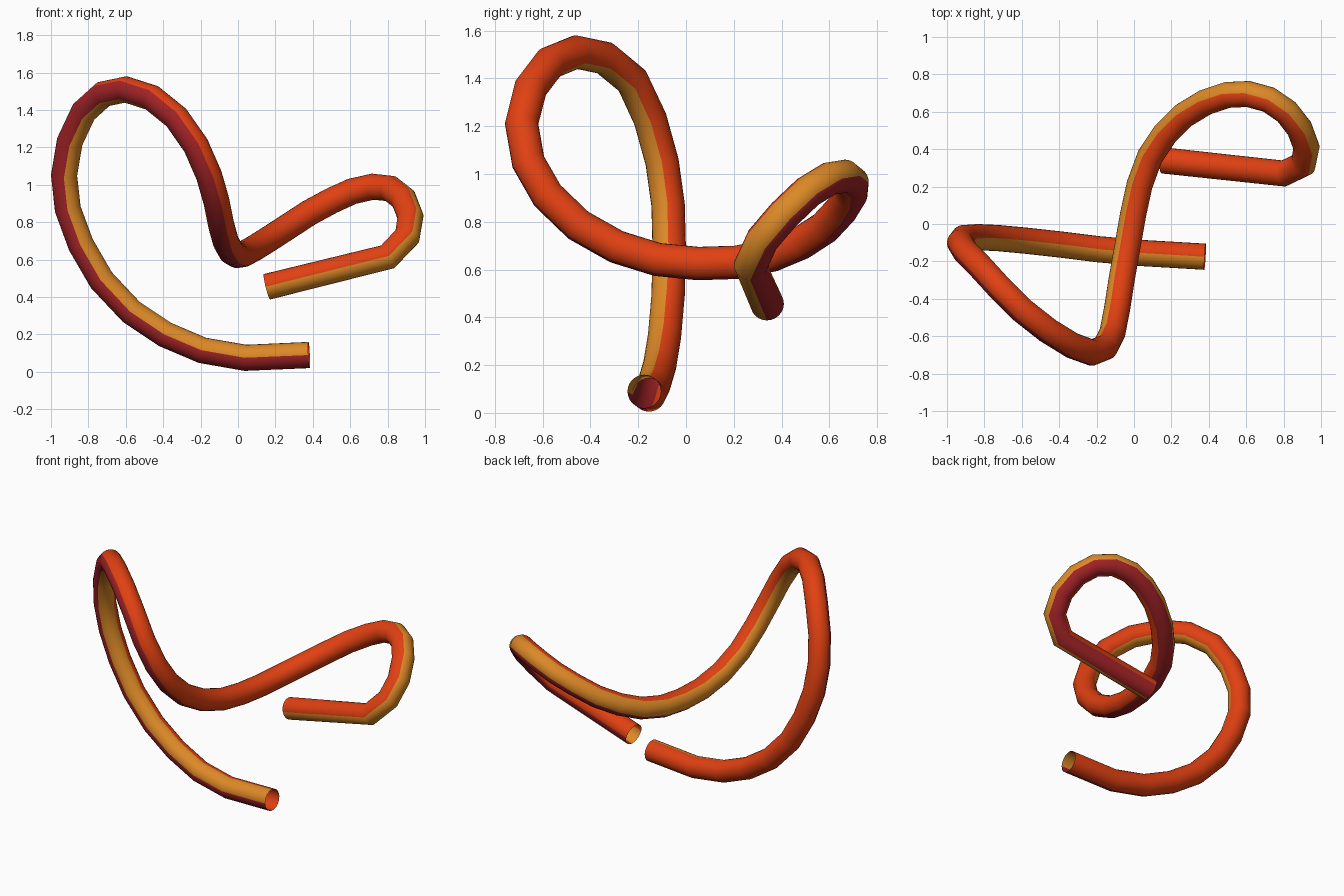
import bpy, bmesh, math
from mathutils import Vector, Quaternion

if "Cube" in bpy.data.objects:
    bpy.data.objects.remove(bpy.data.objects["Cube"])

RADIUS, SIDES = 0.07, 24

# Centre line of the bent tube, from the low end to the free end
PATH = [Vector(p) for p in [
    (0.38, -0.175, 0.09), (0.04, -0.155, 0.075), (-0.19, -0.135, 0.115),
    (-0.39, -0.11, 0.2), (-0.57, -0.09, 0.32), (-0.73, -0.075, 0.49),
    (-0.84, -0.07, 0.68), (-0.91, -0.075, 0.87), (-0.93, -0.1, 1.05),
    (-0.9, -0.15, 1.23), (-0.825, -0.225, 1.39), (-0.72, -0.34, 1.485),
    (-0.6, -0.46, 1.51), (-0.46, -0.57, 1.465), (-0.33, -0.65, 1.36),
    (-0.225, -0.688, 1.21), (-0.155, -0.66, 1.05), (-0.115, -0.58, 0.91),
    (-0.09, -0.45, 0.785), (-0.065, -0.29, 0.695), (-0.035, -0.12, 0.642),
    (-0.005, 0.05, 0.625), (0.03, 0.21, 0.63), (0.085, 0.36, 0.66),
    (0.165, 0.48, 0.71), (0.265, 0.58, 0.775), (0.38, 0.65, 0.85),
    (0.5, 0.69, 0.915), (0.61, 0.695, 0.965), (0.72, 0.665, 0.99),
    (0.815, 0.6, 0.98), (0.885, 0.51, 0.925), (0.922, 0.41, 0.83),
    (0.905, 0.32, 0.725), (0.8, 0.27, 0.615), (0.155, 0.34, 0.455)]]


def material(name, rgb):
    m = bpy.data.materials.new(name)
    m.diffuse_color = (*rgb, 1)
    m.use_nodes = True
    m.node_tree.nodes["Principled BSDF"].inputs["Base Color"].default_value = m.diffuse_color
    return m


# Tangents, and a frame carried along the path without twist
n = len(PATH)
dirs = [(PATH[i + 1] - PATH[i]).normalized() for i in range(n - 1)]
tangents = [dirs[0]] + [(dirs[i] + dirs[i + 1]).normalized() for i in range(n - 2)] + [dirs[-1]]


def perpendicular(v, t):
    return (v - t * v.dot(t)).normalized()


frames = [perpendicular(Vector((0, 1, 0)), tangents[0])]
for a, b in zip(tangents, tangents[1:]):
    frames.append(perpendicular(a.rotation_difference(b) @ frames[-1], b))

# Even extra twist so the broad stripe ends on top
goal, last, t = perpendicular(Vector((0, 0, 1)), tangents[-1]), frames[-1], tangents[-1]
twist = math.atan2(t.dot(last.cross(goal)), last.dot(goal))
length = [0.0]
for a, b in zip(PATH, PATH[1:]):
    length.append(length[-1] + (b - a).length)

# Rings swept along the path, open at both ends
bm = bmesh.new()
rings = []
for p, t, f, s in zip(PATH, tangents, frames, length):
    u = Quaternion(t, twist * s / length[-1]) @ f
    v = u.cross(t)
    ring = []
    for k in range(SIDES):
        a = 2 * math.pi * k / SIDES
        ring.append(bm.verts.new(p + RADIUS * (u * math.cos(a) + v * math.sin(a))))
    rings.append(ring)

# Stripes: half orange, one quarter amber, one quarter crimson
for r0, r1 in zip(rings, rings[1:]):
    for k in range(SIDES):
        j = (k + 1) % SIDES
        face = bm.faces.new((r0[k], r1[k], r1[j], r0[j]))
        face.smooth = True
        face.material_index = (0, 1, 2, 0)[k * 4 // SIDES]
bmesh.ops.recalc_face_normals(bm, faces=bm.faces)

mesh = bpy.data.meshes.new("bent_tube")
bm.to_mesh(mesh)
bm.free()
for m in (material("orange", (0.75, 0.052, 0.006)),
          material("amber", (0.72, 0.25, 0.02)),
          material("crimson", (0.35, 0.016, 0.019))):
    mesh.materials.append(m)
tube = bpy.data.objects.new("bent_tube", mesh)
bpy.context.collection.objects.link(tube)
